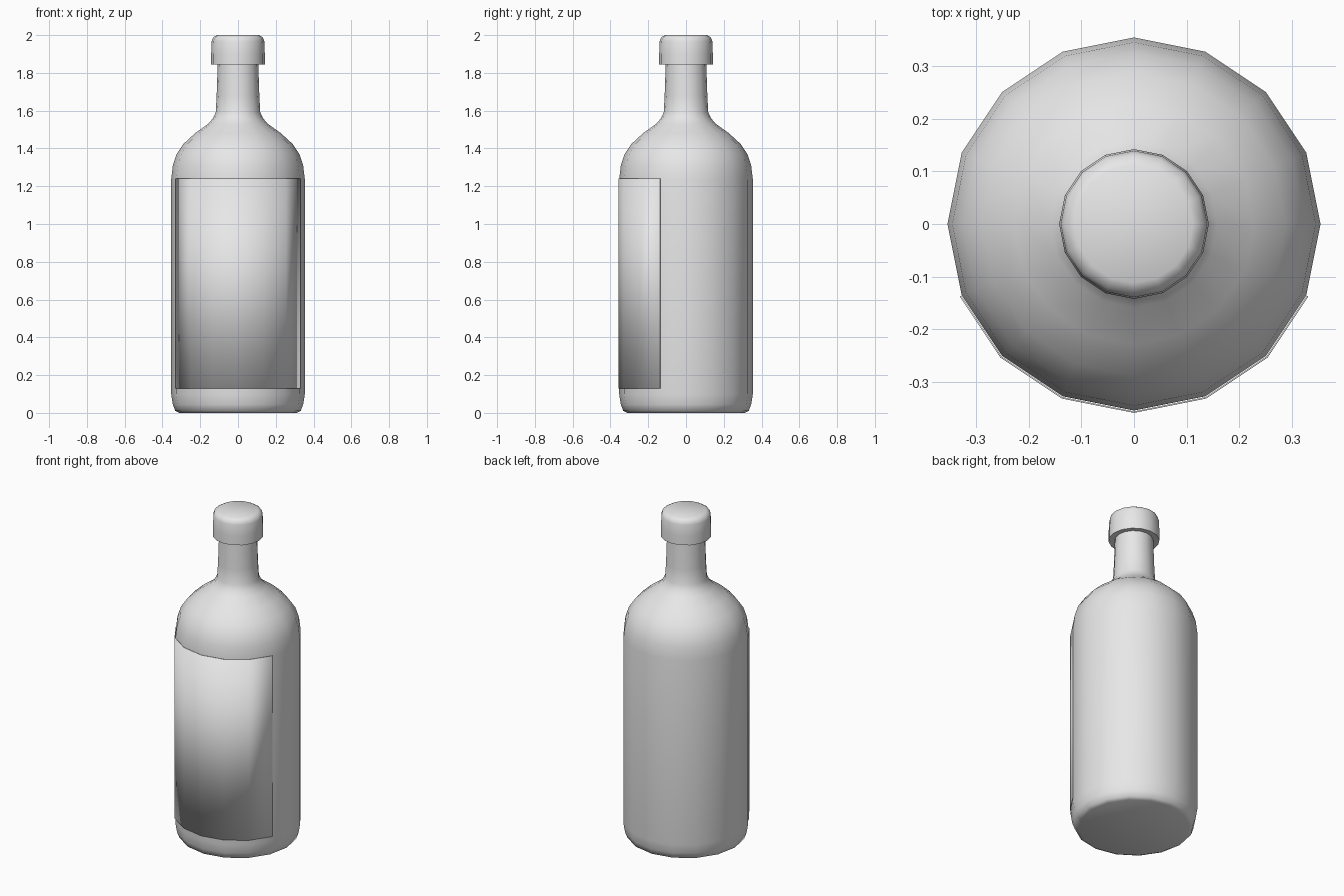
import bpy
import bmesh
import math

cube = bpy.data.objects.get("Cube")
if cube:
    bpy.data.objects.remove(cube, do_unlink=True)

SIDES = 16

grey = bpy.data.materials.new("light grey")
grey.use_nodes = True
grey.diffuse_color = (0.8, 0.8, 0.8, 1)
grey.node_tree.nodes["Principled BSDF"].inputs["Base Color"].default_value = (0.8, 0.8, 0.8, 1)


def lathe(name, profile, first=0, count=SIDES, caps=True, smooth=40):
    """Sweep a (radius, z) profile about z over a number of 22.5 degree steps."""
    bm = bmesh.new()
    closed = count == SIDES
    columns = count if closed else count + 1
    rings = []
    for r, z in profile:
        angles = [math.tau * (first + i) / SIDES for i in range(columns)]
        rings.append([bm.verts.new((r * math.cos(a), r * math.sin(a), z)) for a in angles])
    for low, high in zip(rings, rings[1:]):
        for i in range(count):
            j = (i + 1) % columns
            bm.faces.new((low[i], low[j], high[j], high[i]))
    if caps:
        bm.faces.new(rings[0][::-1])
        bm.faces.new(rings[-1])
    mesh = bpy.data.meshes.new(name)
    bm.to_mesh(mesh)
    bm.free()
    mesh.materials.append(grey)
    obj = bpy.data.objects.new(name, mesh)
    bpy.context.collection.objects.link(obj)
    bpy.ops.object.select_all(action='DESELECT')
    obj.select_set(True)
    bpy.context.view_layer.objects.active = obj
    bpy.ops.object.shade_smooth_by_angle(angle=math.radians(smooth))
    return obj


# Bottle: base, straight body, rounded shoulder and neck
lathe("bottle", [
    (0.31, 0.0), (0.332, 0.01), (0.345, 0.045), (0.354, 0.10),
    (0.354, 1.235), (0.345, 1.31), (0.325, 1.37), (0.288, 1.425),
    (0.228, 1.48), (0.158, 1.53), (0.134, 1.558), (0.118, 1.59),
    (0.113, 1.68), (0.107, 1.86),
], smooth=50)

# Cap with a rounded top edge
lathe("cap", [
    (0.10, 1.848), (0.142, 1.844), (0.142, 1.90), (0.139, 1.968),
    (0.132, 1.988), (0.112, 2.0),
], smooth=50)

# Label wrapped round the front six facets
label = lathe("front_label", [(0.3555, 0.13), (0.3555, 1.24)],
              first=9, count=6, caps=False)
thickness = label.modifiers.new("thickness", 'SOLIDIFY')
thickness.thickness = 0.003
thickness.offset = 1
